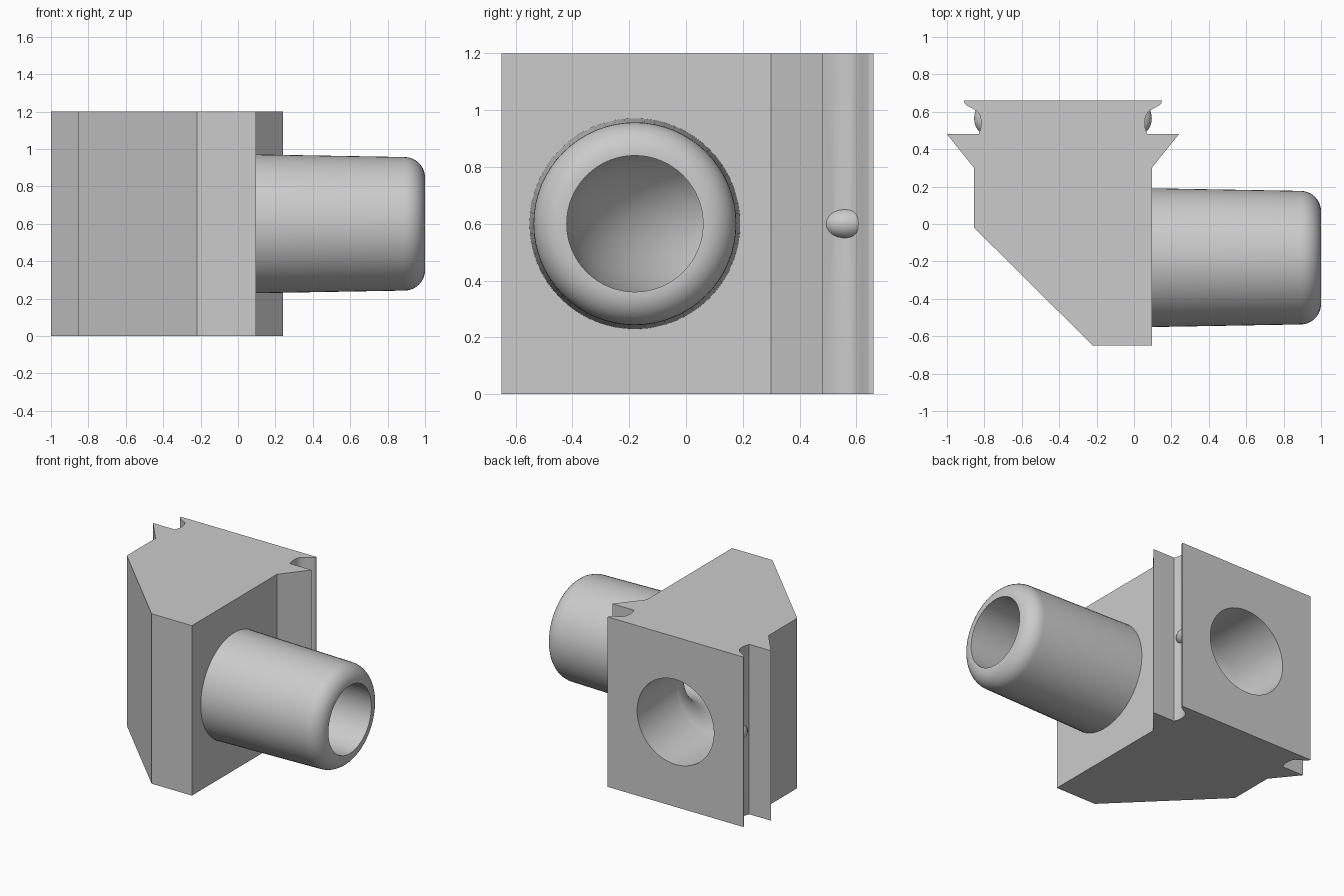
import bpy, bmesh, math
from mathutils import Vector

if "Cube" in bpy.data.objects:
    bpy.data.objects.remove(bpy.data.objects["Cube"])

CX, CY, CZ = -0.38, -0.18, 0.6   # where the two bore axes cross
N = 64

grey = bpy.data.materials.new("light_grey_plastic")
grey.diffuse_color = (0.6, 0.6, 0.6, 1)
grey.use_nodes = True
grey.node_tree.nodes["Principled BSDF"].inputs["Base Color"].default_value = grey.diffuse_color


def new_object(name, bm):
    bmesh.ops.recalc_face_normals(bm, faces=bm.faces[:])
    mesh = bpy.data.meshes.new(name)
    bm.to_mesh(mesh)
    bm.free()
    mesh.materials.append(grey)
    obj = bpy.data.objects.new(name, mesh)
    bpy.context.collection.objects.link(obj)
    return obj


def skin_rings(name, rings):
    """Closed tube through (centre, direction, radius) rings, with both ends capped."""
    bm = bmesh.new()
    loops = []
    for centre, direction, radius in rings:
        up = Vector((0, 0, 1))
        side = Vector(direction).normalized().cross(up)
        loops.append([bm.verts.new(Vector(centre) + radius * (math.cos(a) * side + math.sin(a) * up))
                      for a in (2 * math.pi * i / N for i in range(N))])
    for a, b in zip(loops, loops[1:]):
        for i in range(N):
            j = (i + 1) % N
            bm.faces.new((a[i], a[j], b[j], b[i]))
    bm.faces.new(loops[0])
    bm.faces.new(loops[-1])
    return new_object(name, bm)


def boolean(target, tool, operation):
    mod = target.modifiers.new(operation.lower(), 'BOOLEAN')
    mod.object, mod.operation, mod.solver = tool, operation, 'EXACT'
    bpy.context.view_layer.objects.active = target
    bpy.ops.object.modifier_apply(modifier=mod.name)
    bpy.data.objects.remove(tool)


# Body: extruded outline with a grooved slide rail at the back
rail = [(0.475, 0.30), (0.62, 0.48), (0.45, 0.48), (0.438, 0.52), (0.438, 0.555),
        (0.443, 0.58), (0.456, 0.60), (0.485, 0.618), (0.513, 0.633), (0.526, 0.645), (0.53, 0.66)]
outline = [(-0.22, -0.65), (0.095, -0.65)]
outline += [(CX + w, y) for w, y in rail]
outline += [(CX - w, y) for w, y in reversed(rail)]
outline += [(-0.855, -0.02)]
bm = bmesh.new()
low = [bm.verts.new((x, y, 0)) for x, y in outline]
high = [bm.verts.new((x, y, 1.2)) for x, y in outline]
bm.faces.new(low)
bm.faces.new(high)
for i in range(len(low)):
    j = (i + 1) % len(low)
    bm.faces.new((low[i], low[j], high[j], high[i]))
body = new_object("elbow_connector", bm)

# Spout: slightly tapered, with a rounded lip
profile = [(0.0, 0.373), (0.095, 0.371)]
profile += [(0.89 + 0.11 * math.sin(t), 0.247 + 0.11 * math.cos(t))
            for t in (math.pi / 2 * k / 10 for k in range(11))]
spout = skin_rings("spout", [((x, CY, CZ), (1, 0, 0), r) for x, r in profile])
boolean(body, spout, 'UNION')

# Detent bumps in the two rail grooves
for side in (-1, 1):
    bm = bmesh.new()
    bmesh.ops.create_uvsphere(bm, u_segments=24, v_segments=16, radius=1)
    bmesh.ops.scale(bm, vec=(0.06, 0.083, 0.055), verts=bm.verts)
    bmesh.ops.translate(bm, vec=(CX + side * 0.415, 0.565, CZ), verts=bm.verts)
    boolean(body, new_object("detent_bump", bm), 'UNION')

# Bore: straight inlet, quarter bend narrowing towards the spout
BEND = 0.4
rings = [((CX, 0.8, CZ), (0, -1, 0), 0.30)]
for k in range(17):
    t = math.pi / 2 * k / 16
    centre = (CX + BEND * (1 - math.cos(t)), CY + BEND * (1 - math.sin(t)), CZ)
    rings.append((centre, (math.sin(t), -math.cos(t), 0), 0.30 - 0.06 * k / 16))
rings.append(((1.2, CY, CZ), (1, 0, 0), 0.24))
boolean(body, skin_rings("bore_cutter", rings), 'DIFFERENCE')

# Smooth the round surfaces, keep the hard edges
bpy.ops.object.select_all(action='DESELECT')
body.select_set(True)
bpy.context.view_layer.objects.active = body
bpy.ops.object.shade_smooth_by_angle(angle=math.radians(30))
